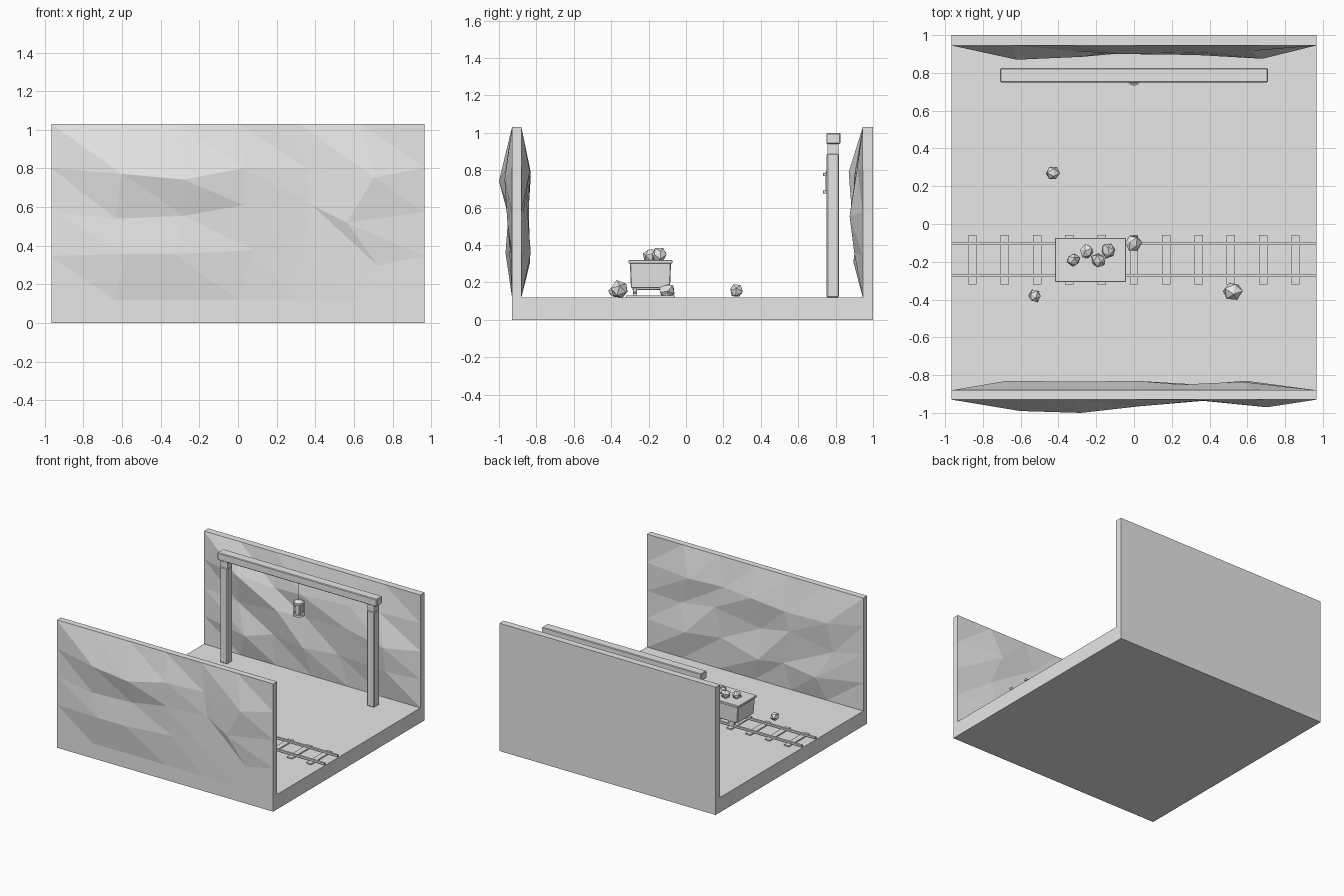
import bpy, bmesh, math, random
from mathutils import Vector

if "Cube" in bpy.data.objects:
    bpy.data.objects.remove(bpy.data.objects["Cube"])

random.seed(7)
stone = bpy.data.materials.new("plain_grey")
stone.diffuse_color = (0.8, 0.8, 0.8, 1)
stone.use_nodes = True
stone.node_tree.nodes["Principled BSDF"].inputs["Base Color"].default_value = stone.diffuse_color
FLOOR, TOP, HALF = 0.12, 1.03, 0.965


def finish(name, bm):
    bmesh.ops.recalc_face_normals(bm, faces=bm.faces)
    me = bpy.data.meshes.new(name)
    bm.to_mesh(me)
    bm.free()
    me.materials.append(stone)
    ob = bpy.data.objects.new(name, me)
    bpy.context.collection.objects.link(ob)
    return ob


def box(name, x0, x1, y0, y1, z0, z1, bevel=0.0, taper=1.0):
    bm = bmesh.new()
    bmesh.ops.create_cube(bm, size=1)
    for v in bm.verts:
        k = taper if v.co.z < 0 else 1.0   # narrows the underside
        v.co = Vector(((x0 + x1) / 2 + v.co.x * k * (x1 - x0),
                       (y0 + y1) / 2 + v.co.y * k * (y1 - y0),
                       (z0 + z1) / 2 + v.co.z * (z1 - z0)))
    if bevel:
        bmesh.ops.bevel(bm, geom=bm.edges[:], offset=bevel, segments=1, affect='EDGES')
    return finish(name, bm)


def cylinder(name, loc, r, h, sides=12, r_top=None, axis='Z'):
    bm = bmesh.new()
    bmesh.ops.create_cone(bm, cap_ends=True, segments=sides, radius1=r,
                          radius2=r if r_top is None else r_top, depth=h)
    ob = finish(name, bm)
    ob.location = loc
    if axis == 'Y':
        ob.rotation_euler.x = math.pi / 2
    return ob


def rock(name, x, y, z, r):
    bm = bmesh.new()
    bmesh.ops.create_icosphere(bm, subdivisions=1, radius=r)
    for v in bm.verts:
        v.co *= random.uniform(0.85, 1.12)
    ob = finish(name, bm)
    ob.location = (x, y, z)
    ob.rotation_euler = [random.uniform(0, 6) for _ in range(3)]


def wall(name, y_front, y_back, front, back):
    """Slab whose sides are 6 x 4 faceted grids; front/back give (dx, dz, depth) per inner point."""
    bm = bmesh.new()
    sides = []
    for y, out, table in ((y_front, -1, front), (y_back, 1, back)):
        g = [[None] * 5 for _ in range(7)]
        for i in range(7):
            for j in range(5):
                x, z, d = -HALF + i * HALF / 3, FLOOR + j * (TOP - FLOOR) / 4, 0
                if table and 0 < i < 6 and 0 < j < 4:
                    dx, dz, d = table[3 - j][i - 1]
                    x, z = x + dx, z + dz
                g[i][j] = bm.verts.new((x, y + out * d, z))
        for i in range(6):
            for j in range(4):
                a, b, c, e = g[i][j], g[i + 1][j], g[i + 1][j + 1], g[i][j + 1]
                if table:
                    bm.faces.new((a, b, e))
                    bm.faces.new((b, c, e))
                else:
                    bm.faces.new((a, b, c, e))
        sides.append([g[i][0] for i in range(6)] + [g[6][j] for j in range(4)]
                     + [g[i][4] for i in range(6, 0, -1)] + [g[0][j] for j in range(4, 0, -1)])
    f, b = sides
    for k in range(len(f)):
        n = (k + 1) % len(f)
        bm.faces.new((f[k], f[n], b[n], b[k]))
    finish(name, bm)


def jitter(rows):
    return [[(random.uniform(-.08, .08), random.uniform(-.05, .05), d) for d in r] for r in rows]


# Floor slab and the two rough rock walls
box("floor", -HALF, HALF, -0.93, 1.0, 0, FLOOR)
outer = [[(.04, -.03, .06), (.04, -.06, .07), (.03, 0, .035), (.03, 0, .005), (.06, -.05, .04)],
         [(.01, -.035, .02), (.04, -.02, .02), (.03, .035, .025), (.06, .035, .005), (-.08, -.055, .025)],
         [(.07, .01, .035), (-.01, .01, .035), (.08, .03, .015), (.01, 0, .005), (.08, -.05, .0)]]
inner = jitter([[.05, .045, .05, .03, .045], [.02, .04, .01, .03, .01], [.045, .02, .045, .015, .05]])
wall("front_wall", -0.93, -0.88, outer, inner)
back_rock = jitter([[.075, .03, .045, .035, .03], [.02, .06, .02, .05, .07], [.05, .02, .04, .02, .045]])
wall("back_wall", 0.945, 1.0, back_rock, None)

# Timber support frame
box("beam", -0.71, 0.71, 0.75, 0.825, 0.94, 1.0, 0.005)
for s, side in ((-1, "left"), (1, "right")):
    x = s * 0.655
    box(side + "_post", x - .033, x + .033, 0.752, 0.818, FLOOR, 0.89, 0.006)
    box(side + "_post_neck", x - .03, x + .03, 0.757, 0.815, 0.885, 0.942)

# Hanging lantern
ly = 0.775
cylinder("lantern_wire", (0, ly, 0.87), 0.002, 0.15, 6)
cylinder("lantern_base", (0, ly, 0.683), 0.043, 0.016)
cylinder("lantern_lid", (0, ly, 0.777), 0.043, 0.014)
cylinder("lantern_cap", (0, ly, 0.793), 0.036, 0.018, r_top=0.012)
cylinder("lantern_glass", (0, ly, 0.73), 0.025, 0.085)
for k in range(4):
    a = math.pi / 4 + k * math.pi / 2
    cylinder("lantern_bar", (0.037 * math.cos(a), ly + 0.037 * math.sin(a), 0.73), 0.004, 0.085, 6)

# Track
for k in range(11):
    x = -0.855 + k * 0.171
    box("sleeper", x - .022, x + .022, -0.32, -0.058, FLOOR, 0.13)
for y in (-0.103, -0.273):
    box("rail", -HALF, HALF, y - .008, y + .008, 0.128, 0.143)

# Mine cart
cx, cy = -0.23, -0.19
box("cart_body", cx - .177, cx + .177, cy - .11, cy + .11, 0.17, 0.305, 0.004, 0.95)
box("cart_rim", cx - .188, cx + .188, cy - .117, cy + .117, 0.302, 0.32, 0.003)
for dx in (-0.11, 0.11):
    cylinder("axle", (cx + dx, cy - .0, 0.166), 0.007, 0.19, 8, axis='Y')
    for y in (-0.103, -0.273):
        cylinder("wheel", (cx + dx, y, 0.167), 0.029, 0.022, 12, axis='Y')

# Loose rocks on the floor and the cart load
for x, y, z, r in ((-.43, .268, .157, .038), (-.525, -.38, .152, .037), (.525, -.355, .16, .052),
                   (-.005, -.1, .155, .045)):
    rock("floor_rock", x, y, z, r)
for x, y, z in ((-.32, -.19, .34), (-.25, -.145, .346), (-.19, -.193, .345), (-.135, -.143, .348)):
    rock("cart_rock", x, y, z, 0.039)
